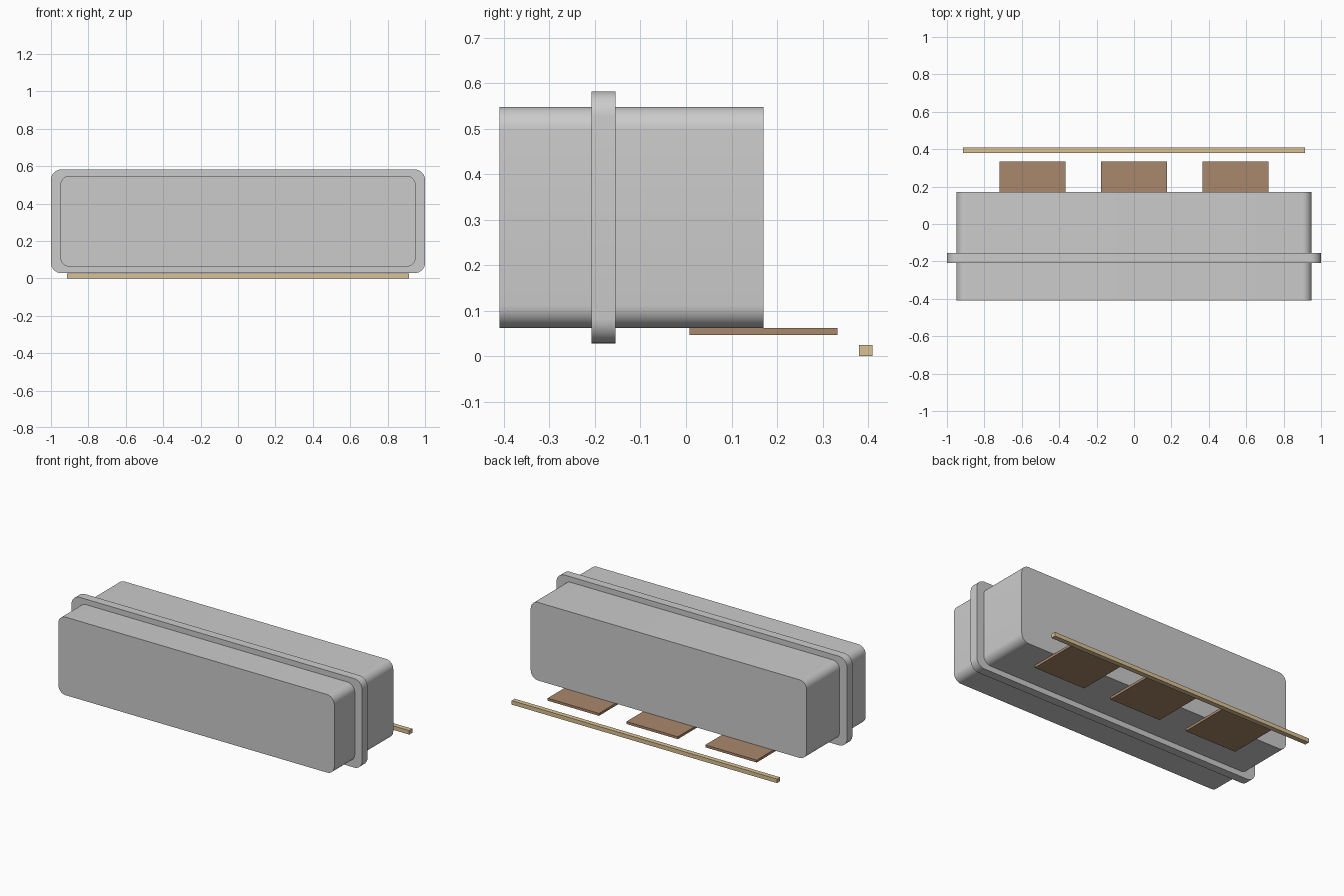
import bpy, bmesh

if "Cube" in bpy.data.objects:
    bpy.data.objects.remove(bpy.data.objects["Cube"])


def material(name, rgb):
    m = bpy.data.materials.new(name)
    m.diffuse_color = (*rgb, 1.0)
    m.use_nodes = True
    m.node_tree.nodes["Principled BSDF"].inputs["Base Color"].default_value = m.diffuse_color
    return m


def box(name, x, y, z, mat=None, radius=0.0):
    """Box from (min, max) ranges; radius rounds the edges running along y."""
    bm = bmesh.new()
    bmesh.ops.create_cube(bm, size=1.0)
    for v in bm.verts:
        for i, (lo, hi) in enumerate((x, y, z)):
            v.co[i] = lo if v.co[i] < 0 else hi
    if radius:
        edges = [e for e in bm.edges
                 if abs(e.verts[0].co.y - e.verts[1].co.y) > 1e-6]
        bmesh.ops.bevel(bm, geom=edges, offset=radius, offset_type='OFFSET',
                        segments=8, profile=0.5, affect='EDGES')
    bmesh.ops.recalc_face_normals(bm, faces=bm.faces)
    mesh = bpy.data.meshes.new(name)
    bm.to_mesh(mesh)
    bm.free()
    obj = bpy.data.objects.new(name, mesh)
    bpy.context.collection.objects.link(obj)
    if mat:
        mesh.materials.append(mat)
    if radius:
        bpy.ops.object.select_all(action='DESELECT')
        obj.select_set(True)
        bpy.context.view_layer.objects.active = obj
        bpy.ops.object.shade_smooth_by_angle(angle=0.6)
    return obj


brown = material("brown", (0.40, 0.25, 0.15))
tan = material("tan", (0.70, 0.54, 0.30))

# Rounded housing and the flange around it
box("housing", (-0.95, 0.95), (-0.41, 0.17), (0.062, 0.548), radius=0.05)
box("flange", (-1.0, 1.0), (-0.208, -0.155), (0.028, 0.582), radius=0.055)

# Three flat plates under the rear of the housing
for i in range(3):
    cx = (i - 1) * 0.543
    box(f"plate_{i + 1}", (cx - 0.177, cx + 0.177), (0.008, 0.333),
        (0.047, 0.062), brown)

# Thin rail behind the plates
box("rail", (-0.913, 0.913), (0.38, 0.41), (0.0, 0.025), tan)
